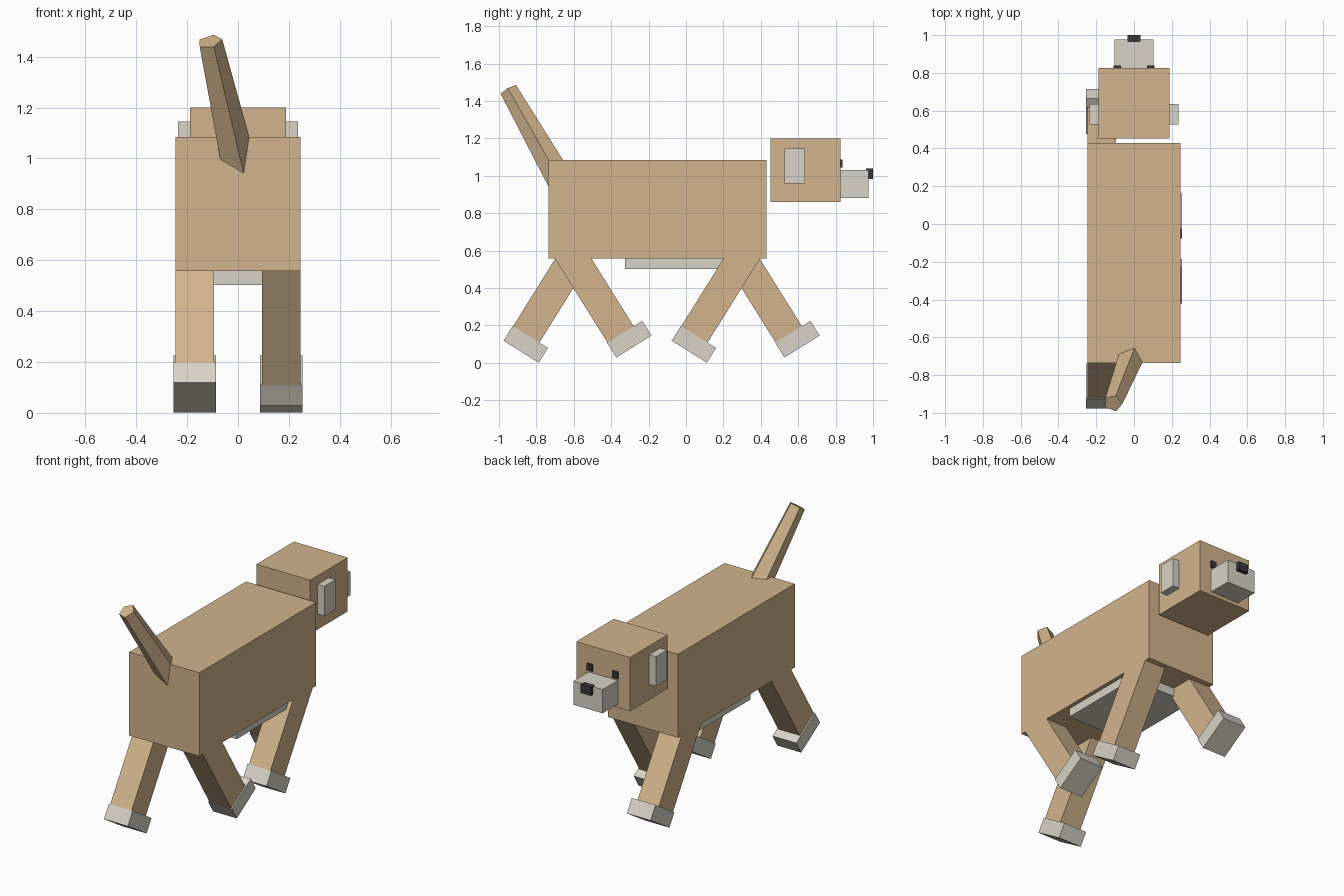
import bpy, math
from mathutils import Vector, Matrix

if "Cube" in bpy.data.objects:
    bpy.data.objects.remove(bpy.data.objects["Cube"])


def material(name, rgb):
    m = bpy.data.materials.new(name)
    m.diffuse_color = (*rgb, 1)
    m.use_nodes = True
    m.node_tree.nodes["Principled BSDF"].inputs["Base Color"].default_value = m.diffuse_color
    return m


TAN = material("tan fur", (0.645, 0.456, 0.262))
CREAM = material("cream fur", (0.69, 0.655, 0.57))
DARK = material("dark nose", (0.04, 0.038, 0.043))


def add_mesh(name, verts, faces, mat):
    me = bpy.data.meshes.new(name)
    me.from_pydata(verts, [], faces)
    me.materials.append(mat)
    ob = bpy.data.objects.new(name, me)
    bpy.context.collection.objects.link(ob)
    return ob


def box(name, xr, yr, zr, mat, matrix=Matrix()):
    verts = [matrix @ Vector((x, y, z)) for x in xr for y in yr for z in zr]
    faces = [(0, 1, 3, 2), (4, 6, 7, 5), (0, 4, 5, 1),
             (2, 3, 7, 6), (0, 2, 6, 4), (1, 5, 7, 3)]
    return add_mesh(name, verts, faces, mat)


# Body and belly patch
box("body", (-0.245, 0.245), (-0.735, 0.43), (0.557, 1.084), TAN)
box("belly", (-0.22, 0.22), (-0.327, 0.25), (0.502, 0.56), CREAM)

# Head, muzzle and nose
box("head", (-0.188, 0.188), (0.452, 0.826), (0.86, 1.2), TAN)
box("muzzle", (-0.102, 0.102), (0.82, 0.977), (0.882, 1.032), CREAM)
box("nose", (-0.035, 0.035), (0.963, 1.0), (0.983, 1.038), DARK)

# Ears and eyes on both sides
for side, s in (("left", -1), ("right", 1)):
    ear_x = sorted((s * 0.18, s * 0.235))
    eye_x = sorted((s * 0.07, s * 0.108))
    box(side + "_ear", ear_x, (0.526, 0.636), (0.958, 1.145), CREAM)
    box(side + "_eye", eye_x, (0.82, 0.838), (1.045, 1.088), DARK)

# Striding legs with paws: diagonal pairs swing together
HIP_Z = 0.556
for name, x, y, swing in (("left_hind", -0.17, -0.602, -1), ("right_hind", 0.17, -0.602, 1),
                          ("left_front", -0.17, 0.297, 1), ("right_front", 0.17, 0.297, -1)):
    pose = Matrix.Translation((x, y, HIP_Z)) @ Matrix.Rotation(swing * math.radians(32), 4, 'X')
    box(name + "_leg", (-0.075, 0.075), (-0.083, 0.083), (-0.565, 0.06), TAN, pose)
    box(name + "_paw", (-0.083, 0.083), (-0.085, 0.137), (-0.569, -0.476), CREAM, pose)

# Five-sided tail, tapering to the raised tip
tip = Vector((-0.111, -0.949, 1.46))
axis = Vector((0.192, 0.486, -0.853)).normalized()
u = Vector((0.014, 0.039, 0.025))
u = (u - axis * u.dot(axis)).normalized()
w = axis.cross(u)
ring = []
for dist, r in ((0, 0.05), (0.68, 0.079)):
    for k in range(5):
        a = math.tau * k / 5
        ring.append(tip + axis * dist + (u * math.cos(a) + w * math.sin(a)) * r)
sides = [(k, 5 + k, 5 + (k + 1) % 5, (k + 1) % 5) for k in range(5)]
sides = [f[::-1] for f in sides]
add_mesh("tail", ring, sides + [(4, 3, 2, 1, 0), (5, 6, 7, 8, 9)], TAN)
